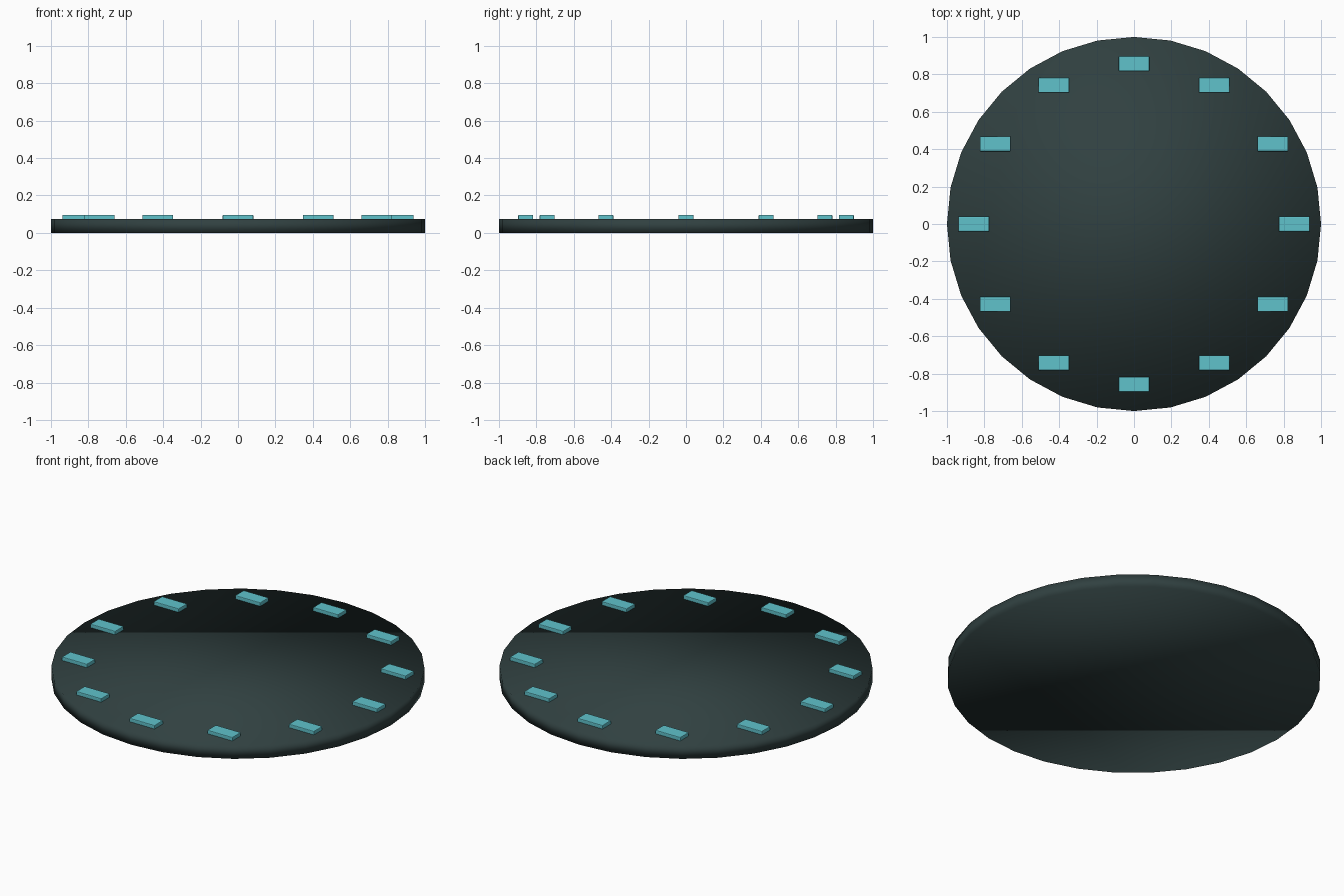
import bpy
import math

if "Cube" in bpy.data.objects:
    bpy.data.objects.remove(bpy.data.objects["Cube"])


def material(name, rgb):
    m = bpy.data.materials.new(name)
    m.diffuse_color = (*rgb, 1.0)
    m.use_nodes = True
    m.node_tree.nodes["Principled BSDF"].inputs["Base Color"].default_value = m.diffuse_color
    return m


slate = material("dark slate", (0.030, 0.052, 0.052))
teal = material("light teal", (0.115, 0.54, 0.60))

DISC_H = 0.075
MARK_TOP = 0.096
RING = 0.857

# Round face plate, smooth shaded all over
bpy.ops.mesh.primitive_cylinder_add(vertices=32, radius=1.0, depth=DISC_H,
                                    location=(0, 0, DISC_H / 2))
disc = bpy.context.object
disc.name = "face_plate"
disc.data.materials.append(slate)
bpy.ops.object.shade_smooth()

# Twelve hour markers, all lying parallel to x
for i in range(12):
    a = math.radians(30 * i)
    bottom = DISC_H - 0.01
    bpy.ops.mesh.primitive_cube_add(
        size=1, location=(RING * math.sin(a), RING * math.cos(a),
                          (bottom + MARK_TOP) / 2))
    mark = bpy.context.object
    mark.name = f"hour_marker_{i + 1}"
    mark.scale = (0.164, 0.08, MARK_TOP - bottom)
    bpy.ops.object.transform_apply(location=False, rotation=False, scale=True)
    mark.data.materials.append(teal)
    # Slightly softened edges
    bevel = mark.modifiers.new("soft_edges", 'BEVEL')
    bevel.width = 0.004
    bevel.segments = 2
